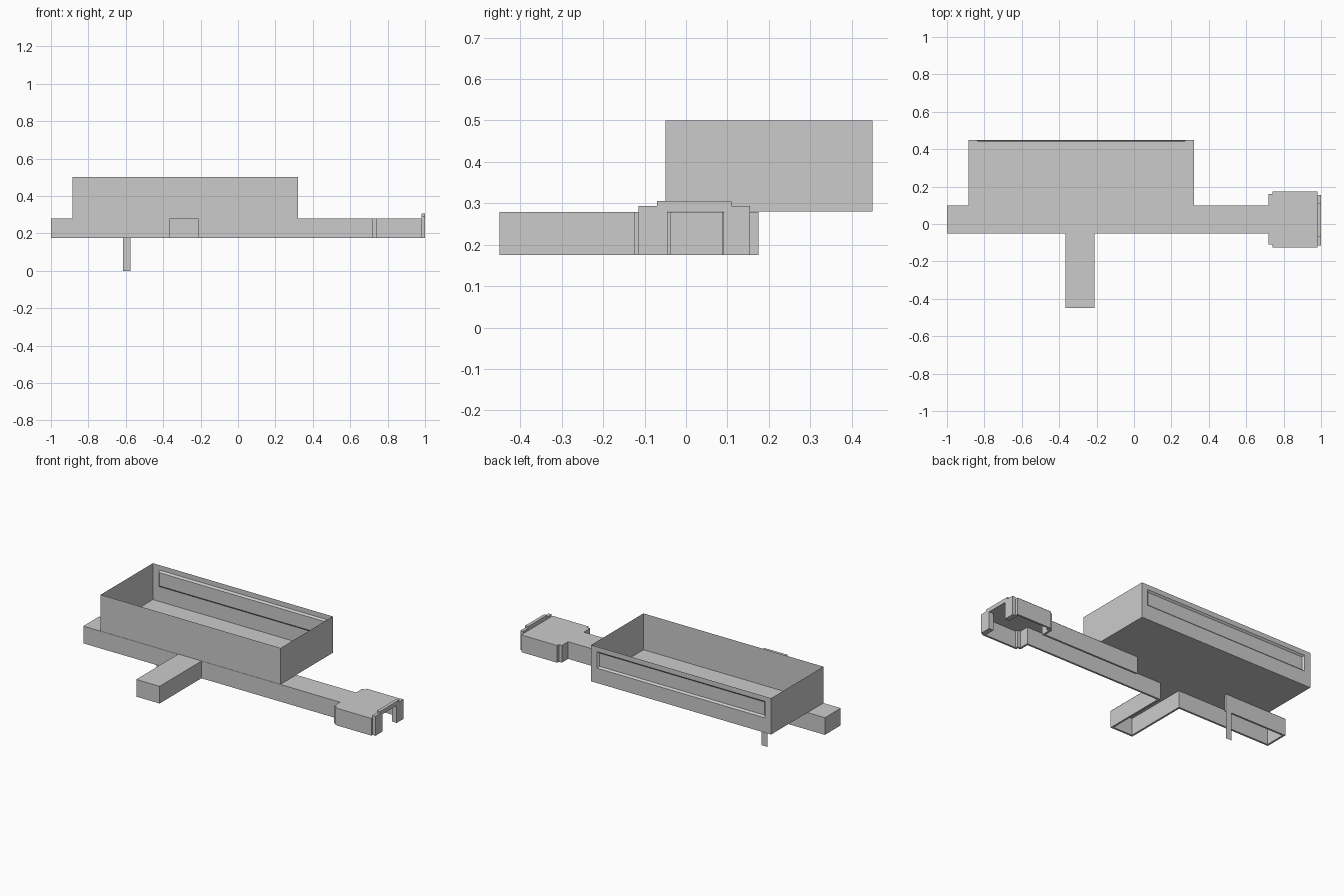
import bpy

if "Cube" in bpy.data.objects:
    bpy.data.objects.remove(bpy.data.objects["Cube"])

BASE, DECK, TOP = 0.175, 0.28, 0.50   # channel rim, deck level, tray rim
L, R, F, B = -0.885, 0.32, -0.05, 0.45  # tray extents


def make(name, verts, faces, thick=0.0):
    me = bpy.data.meshes.new(name)
    me.from_pydata(verts, [], faces)
    me.update()
    ob = bpy.data.objects.new(name, me)
    bpy.context.collection.objects.link(ob)
    if thick:
        m = ob.modifiers.new("thickness", 'SOLIDIFY')
        m.thickness = thick
        m.offset = -1
        m.use_even_offset = True
    return ob


def wall(name, path, z0, z1, thick=0.0):
    """Upright strip along a clockwise plan path, thickened inward."""
    n = len(path)
    verts = [(x, y, z) for z in (z0, z1) for x, y in path]
    faces = [(i + 1, i, n + i, n + i + 1) for i in range(n - 1)]
    return make(name, verts, faces, thick)


def prism_x(name, profile, x0, x1):
    """Counter-clockwise (y, z) profile extruded along x."""
    n = len(profile)
    verts = [(x, y, z) for x in (x0, x1) for y, z in profile]
    faces = [(i, (i + 1) % n, n + (i + 1) % n, n + i) for i in range(n)]
    faces += [tuple(range(n))[::-1], tuple(range(n, 2 * n))]
    return make(name, verts, faces)


# Channel walls, open underneath, with a gap at the back below the tray
back_path = [(0.06, 0.10), (0.72, 0.10), (0.72, 0.16), (0.74, 0.16),
             (0.74, 0.175), (0.98, 0.175), (0.98, 0.09)]
front_path = [(0.98, -0.045), (0.98, -0.125), (0.74, -0.125), (0.74, -0.11),
              (0.72, -0.11), (0.72, F), (-0.21, F), (-0.21, -0.45),
              (-0.365, -0.45), (-0.365, F), (-1, F), (-1, 0.10), (-0.575, 0.10)]
wall("channel_back_wall", back_path, BASE, DECK - 0.001, 0.012)
wall("channel_front_wall", front_path, BASE, DECK - 0.001, 0.012)

# Deck: channel roof and tray floor in one flat outline
outline = [(L, 0.10), (L, B), (R, B), (R, 0.10)] + back_path[1:] + front_path[:-1]
make("deck", [(x, y, DECK) for x, y in outline], [tuple(range(len(outline)))[::-1]])

# Thin leg hanging from the end of the back wall
wall("leg", [(-0.615, 0.10), (-0.575, 0.10)], 0, DECK)

# Tray: three plain sides
wall("tray_sides", [(R, B), (R, F), (L, F), (L, B)], DECK, TOP)

# Tray back: nested rectangles give the long recessed panel
rings = [(L, R, DECK, TOP, B), (-0.845, 0.28, 0.37, 0.47, B),
         (-0.835, 0.27, 0.38, 0.46, 0.44)]
verts, faces = [], []
for x0, x1, z0, z1, y in rings:
    verts += [(x1, y, z0), (x0, y, z0), (x0, y, z1), (x1, y, z1)]
for r in range(2):
    for i in range(4):
        j = (i + 1) % 4
        faces.append((4 * r + i, 4 * r + j, 4 * r + 4 + j, 4 * r + 4 + i))
faces.append((8, 9, 10, 11))
make("tray_back", verts, faces)

# Stepped doorway frame on the end of the head
prism_x("doorway_frame",
        [(-0.115, BASE), (-0.045, BASE), (-0.045, DECK), (0.09, DECK), (0.09, BASE),
         (0.155, BASE), (0.155, 0.293), (0.11, 0.293), (0.11, 0.305),
         (-0.07, 0.305), (-0.07, 0.293), (-0.115, 0.293)], 0.98, 1.0)
